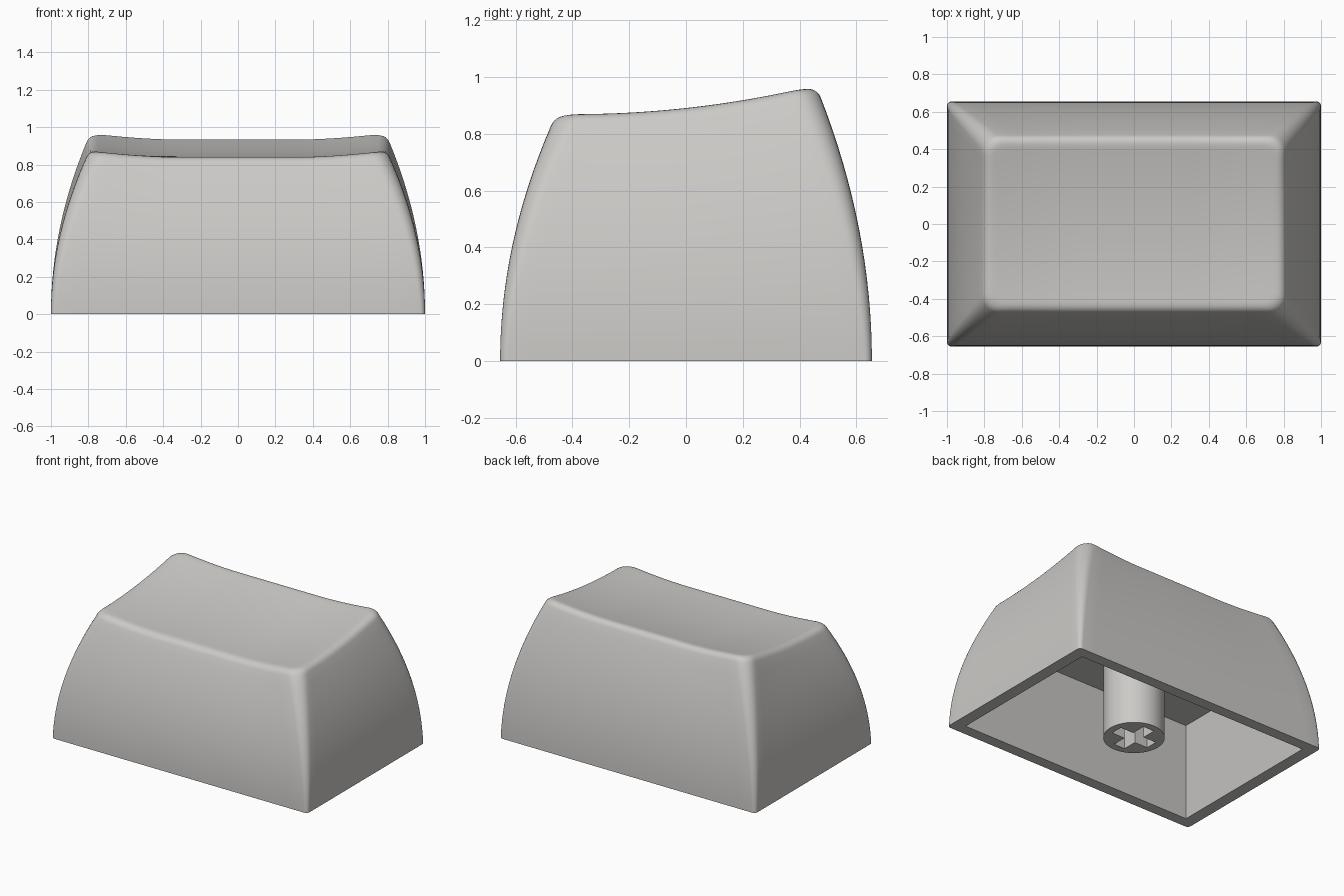
import bpy, bmesh, math
from mathutils import Vector

if "Cube" in bpy.data.objects:
    bpy.data.objects.remove(bpy.data.objects["Cube"])

mat = bpy.data.materials.new("warm grey plastic")
mat.diffuse_color = (0.60, 0.59, 0.57, 1)
mat.use_nodes = True
mat.node_tree.nodes["Principled BSDF"].inputs["Base Color"].default_value = mat.diffuse_color


def ring(hx, hy, r, n=20, c=6):
    """Rounded rectangle outline with a fixed point count."""
    arcs = []
    for k, (sx, sy) in enumerate([(1, 1), (-1, 1), (-1, -1), (1, -1)]):
        for i in range(c + 1):
            a = math.pi / 2 * (k + i / c)
            arcs.append((sx * (hx - r) + r * math.cos(a), sy * (hy - r) + r * math.sin(a)))
    pts = []
    for k in range(4):
        arc = arcs[k * (c + 1):(k + 1) * (c + 1)]
        pts += arc
        p, q = arc[-1], arcs[((k + 1) * (c + 1)) % len(arcs)]
        pts += [(p[0] + (q[0] - p[0]) * i / n, p[1] + (q[1] - p[1]) * i / n) for i in range(1, n)]
    return pts


def top_z(x, y):
    """Dished, back-rising top surface."""
    g = max(0, abs(x) - 0.33) / 0.45
    return 0.862 + 0.11 * y + 0.14 * y * y + 0.032 * g ** 1.7


def wall(t):
    pts = ring(1 - 0.205 * t * t, 0.655 - 0.195 * t * t, 0.025 + 0.065 * t)
    return [Vector((x, y, t * top_z(*e))) for (x, y), e in zip(pts, EDGE)]


def make_object(name, bm):
    bmesh.ops.remove_doubles(bm, verts=bm.verts[:], dist=1e-5)
    bmesh.ops.recalc_face_normals(bm, faces=bm.faces[:])
    me = bpy.data.meshes.new(name)
    bm.to_mesh(me)
    bm.free()
    ob = bpy.data.objects.new(name, me)
    bpy.context.collection.objects.link(ob)
    me.materials.append(mat)
    return ob


def smooth(ob):
    bpy.ops.object.select_all(action='DESELECT')
    ob.select_set(True)
    bpy.context.view_layer.objects.active = ob
    bpy.ops.object.shade_smooth_by_angle(angle=math.radians(35))


EDGE = ring(0.795, 0.46, 0.09)

# Key shell: cavity ceiling and walls, rim, curved outer sides, rounded edge, dished top
CEIL = 0.58
rings = [[Vector((x, y, CEIL)) for x, y in ring(0.80, 0.44, 0)],
         [Vector((x, y, 0)) for x, y in ring(0.915, 0.576, 0)]]
rings += [wall(0.96 * i / 16) for i in range(17)]
inset = [Vector((x, y, top_z(x, y))) for x, y in ring(0.75, 0.415, 0.06)]
a, b = wall(0.96), wall(1.0)
for i in range(1, 7):
    u = i / 6
    rings.append([p * (1 - u) ** 2 + q * 2 * u * (1 - u) + s * u * u
                  for p, q, s in zip(a, b, inset)])
for i in range(1, 16):
    s = 1 - i / 16
    rings.append([Vector((p.x * s, p.y * s, top_z(p.x * s, p.y * s))) for p in inset])

bm = bmesh.new()
loops = [[bm.verts.new(p) for p in r] for r in rings]
n = len(loops[0])
for r0, r1 in zip(loops, loops[1:]):
    for i in range(n):
        j = (i + 1) % n
        bm.faces.new((r0[i], r0[j], r1[j], r1[i]))
for r, z in ((loops[0], CEIL), (loops[-1], top_z(0, 0))):
    mid = bm.verts.new((0, 0, z))
    for i in range(n):
        bm.faces.new((r[i], r[(i + 1) % n], mid))
bmesh.ops.dissolve_degenerate(bm, dist=1e-6, edges=bm.edges[:])
smooth(make_object("key_shell", bm))


def prism(name, outline, z0, z1):
    bm = bmesh.new()
    f = bm.faces.new([bm.verts.new((x, y, z0)) for x, y in outline])
    up = bmesh.ops.extrude_face_region(bm, geom=[f])["geom"]
    bmesh.ops.translate(bm, vec=(0, 0, z1 - z0), verts=[v for v in up if isinstance(v, bmesh.types.BMVert)])
    if not any(len(g.verts) > 4 and g.calc_center_median().z < z0 + 1e-4 for g in bm.faces):
        bm.faces.new([v for v in bm.verts if v.co.z < z0 + 1e-4])
    return make_object(name, bm)


# Stem with a cross-shaped socket
stem = prism("stem", [(0.196 * math.cos(math.tau * i / 40), 0.196 * math.sin(math.tau * i / 40))
                      for i in range(40)], 0, CEIL + 0.01)
L, w = 0.145, 0.043
quarter = [(L, -w), (L, w), (w, w)]
cross = []
for k in range(4):
    ck, sk = round(math.cos(k * math.pi / 2)), round(math.sin(k * math.pi / 2))
    cross += [(x * ck - y * sk, x * sk + y * ck) for x, y in quarter]
cutter = prism("socket_cutter", cross, -0.1, 0.28)
mod = stem.modifiers.new("socket", 'BOOLEAN')
mod.operation = 'DIFFERENCE'
mod.solver = 'EXACT'
mod.object = cutter
smooth(stem)
bpy.context.view_layer.objects.active = stem
bpy.ops.object.modifier_apply(modifier="socket")
bpy.data.objects.remove(cutter)
